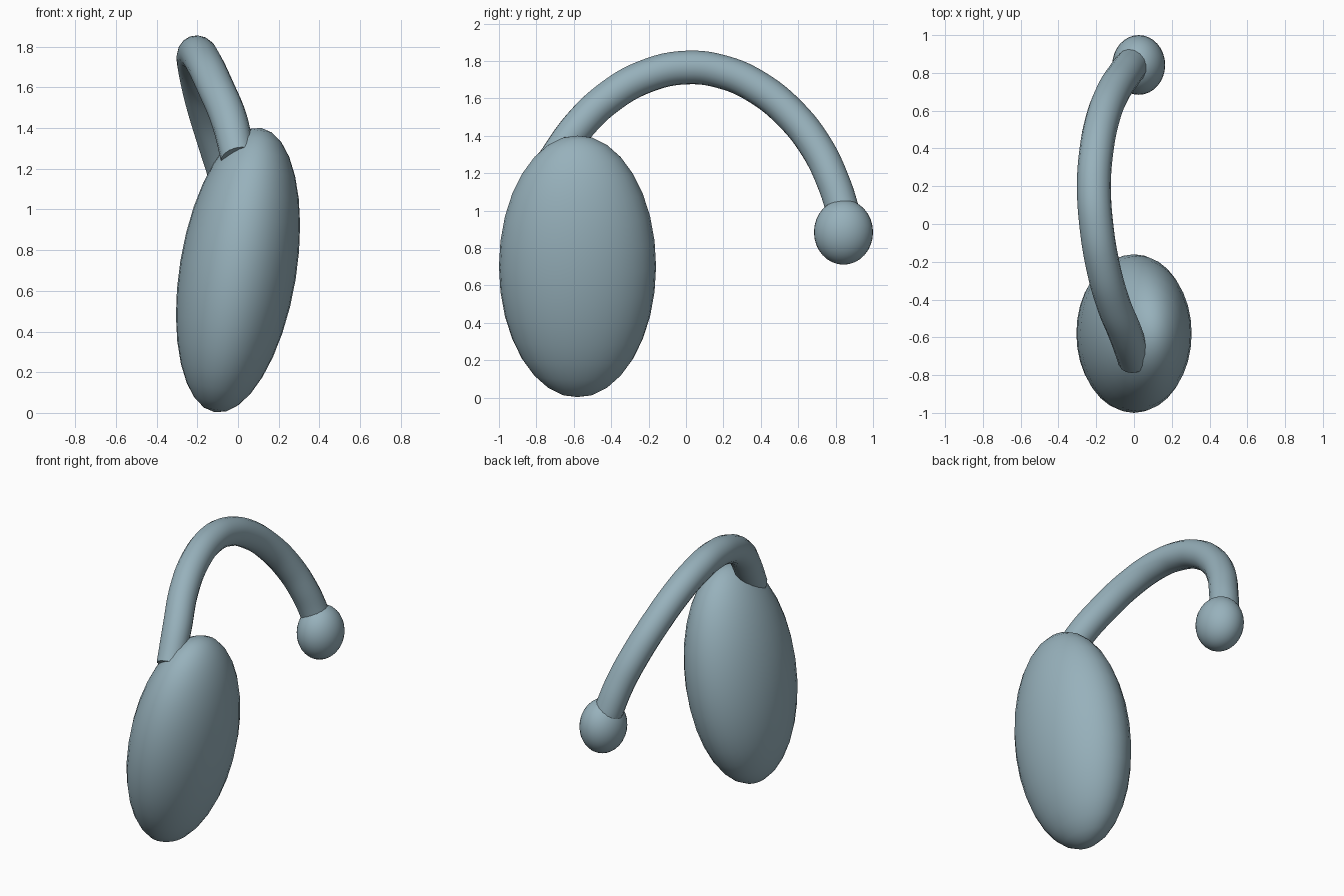
import bpy, math

if "Cube" in bpy.data.objects:
    bpy.data.objects.remove(bpy.data.objects["Cube"])

slate = bpy.data.materials.new("slate blue grey")
slate.diffuse_color = (0.31, 0.44, 0.50, 1)
slate.use_nodes = True
slate.node_tree.nodes["Principled BSDF"].inputs["Base Color"].default_value = slate.diffuse_color


def ellipsoid(name, centre, radii, tilt=0.0):
    bpy.ops.mesh.primitive_uv_sphere_add(segments=32, ring_count=16, location=centre,
                                         rotation=(0, math.radians(tilt), 0))
    ob = bpy.context.object
    ob.name = name
    ob.scale = radii
    ob.data.materials.append(slate)
    bpy.ops.object.shade_smooth()
    return ob


# Large leaning body and small ball at the far end of the arm
ellipsoid("body", (0, -0.58, 0.702), (0.287, 0.42, 0.708), 9.25)
ellipsoid("end_ball", (0.025, 0.842, 0.885), (0.14, 0.158, 0.174))

# Arched arm bulging to the left, from the top of the body to the ball
path = [(0, -0.72, 1.255), (-0.045, -0.58, 1.445), (-0.11, -0.42, 1.60),
        (-0.165, -0.22, 1.716), (-0.20, 0.0, 1.765), (-0.212, 0.2, 1.74),
        (-0.20, 0.38, 1.66), (-0.165, 0.56, 1.515), (-0.11, 0.70, 1.335),
        (-0.055, 0.785, 1.16), (-0.02, 0.832, 1.02), (0.0, 0.85, 0.94)]
curve = bpy.data.curves.new("arched_arm", 'CURVE')
curve.dimensions = '3D'
curve.bevel_depth = 0.09
curve.bevel_resolution = 6
curve.resolution_u = 6
curve.use_fill_caps = True
spline = curve.splines.new('BEZIER')
spline.bezier_points.add(len(path) - 1)
for i, (p, co) in enumerate(zip(spline.bezier_points, path)):
    p.co = co
    p.handle_left_type = p.handle_right_type = 'AUTO'
    p.radius = 0.94 if i == 0 else 1.0
curve.materials.append(slate)
arm = bpy.data.objects.new("arched_arm", curve)
bpy.context.collection.objects.link(arm)

# Turn the arm into a mesh with crisp end edges
bpy.ops.object.select_all(action='DESELECT')
arm.select_set(True)
bpy.context.view_layer.objects.active = arm
bpy.ops.object.convert(target='MESH')
bpy.ops.object.shade_smooth_by_angle(angle=math.radians(40))
